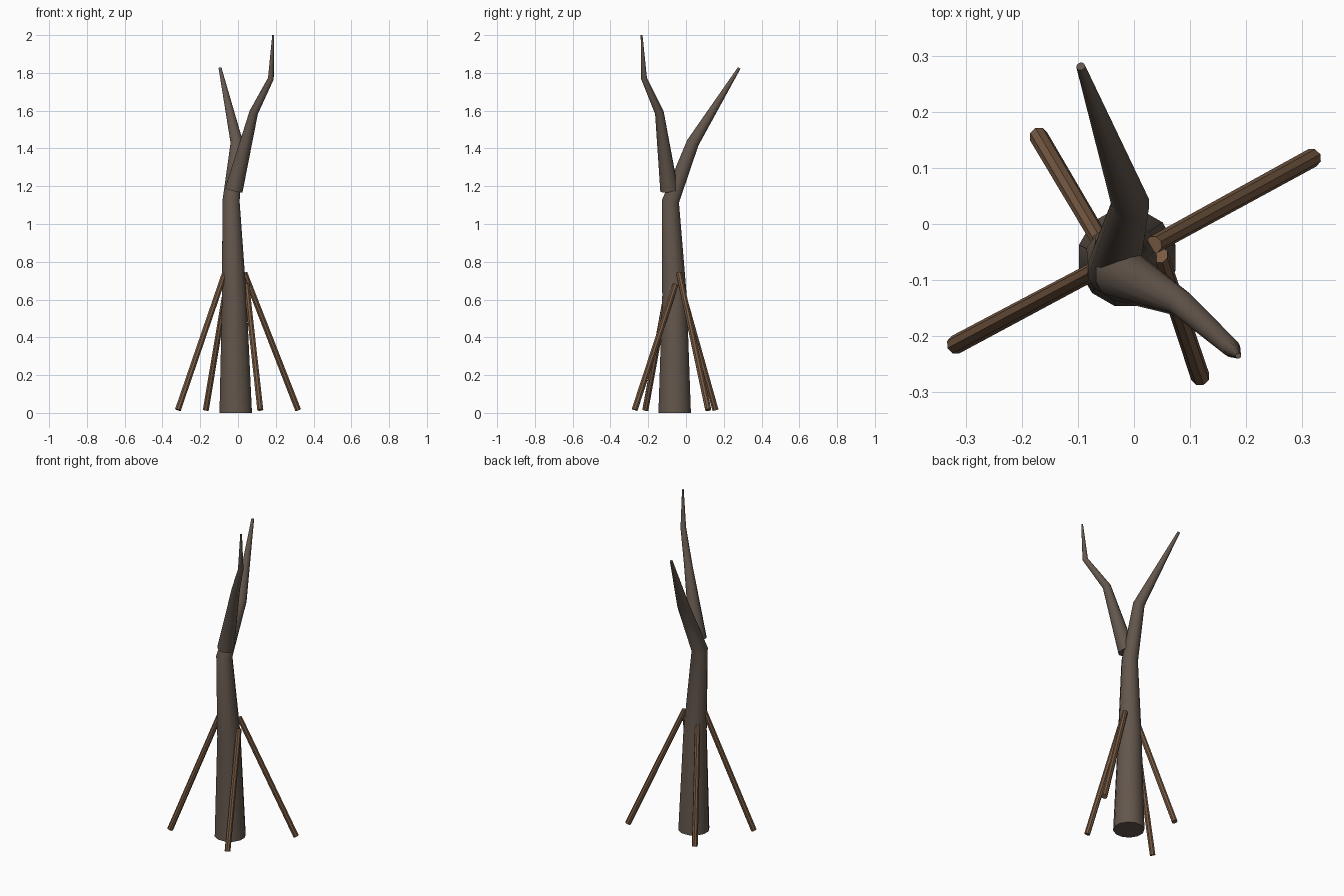
import bpy, bmesh, math
from mathutils import Vector

if "Cube" in bpy.data.objects:
    bpy.data.objects.remove(bpy.data.objects["Cube"])


def material(name, rgb):
    m = bpy.data.materials.new(name)
    m.diffuse_color = (*rgb, 1)
    m.use_nodes = True
    m.node_tree.nodes["Principled BSDF"].inputs["Base Color"].default_value = m.diffuse_color
    return m


bark = material("grey_brown_bark", (0.125, 0.094, 0.073))
wood = material("stake_wood", (0.19, 0.105, 0.057))


def tube(name, path, sides, mat, level_start=False):
    """Capped tapering tube through (x, y, z, radius) points with mitred bends."""
    bm = bmesh.new()
    pts = [Vector(p[:3]) for p in path]
    rings = []
    for i, p in enumerate(pts):
        a = (p - pts[i - 1]).normalized() if i > 0 else Vector()
        b = (pts[i + 1] - p).normalized() if i < len(pts) - 1 else Vector()
        t = (a + b).normalized()
        if level_start and i == 0:
            t = Vector((0, 0, 1))
        u = Vector((0, 1, 0)).cross(t).normalized()
        v = t.cross(u)
        r = path[i][3]
        rings.append([bm.verts.new(p + r * (u * math.cos(k) + v * math.sin(k)))
                      for k in (2 * math.pi * (j + 0.5) / sides for j in range(sides))])
    for lo, hi in zip(rings, rings[1:]):
        for j in range(sides):
            n = (j + 1) % sides
            bm.faces.new((lo[j], lo[n], hi[n], hi[j]))
    bm.faces.new(rings[0][::-1])
    bm.faces.new(rings[-1])
    bmesh.ops.recalc_face_normals(bm, faces=bm.faces)
    me = bpy.data.meshes.new(name)
    bm.to_mesh(me)
    bm.free()
    me.materials.append(mat)
    ob = bpy.data.objects.new(name, me)
    bpy.context.collection.objects.link(ob)
    bpy.context.view_layer.objects.active = ob
    ob.select_set(True)
    bpy.ops.object.shade_smooth_by_angle(angle=math.radians(40))
    ob.select_set(False)


# Trunk, running on into the rear branch
tube("trunk", [(-0.012, -0.06, 0, 0.089), (-0.02, -0.061, 0.62, 0.067),
               (-0.037, -0.082, 1.12, 0.047), (-0.006, 0.036, 1.43, 0.034),
               (-0.095, 0.281, 1.825, 0.008)], 12, bark, True)

# Front branch, rising to the highest tip
tube("front_branch", [(-0.022, -0.089, 1.18, 0.049), (0.083, -0.141, 1.59, 0.024),
                      (0.174, -0.222, 1.77, 0.016), (0.186, -0.235, 2.0, 0.005)], 12, bark)

# Four leaning support stakes: foot to head
stakes = [((-0.318, -0.215, 0.016), (-0.07, -0.083, 0.74)),
          ((0.318, 0.118, 0.016), (0.035, -0.037, 0.74)),
          ((-0.17, 0.156, 0.016), (-0.06, -0.03, 0.68)),
          ((0.118, -0.272, 0.016), (0.045, -0.055, 0.68))]
for i, (foot, head) in enumerate(stakes):
    tube(f"stake_{i + 1}", [(*foot, 0.017), (*head, 0.016)], 8, wood)
